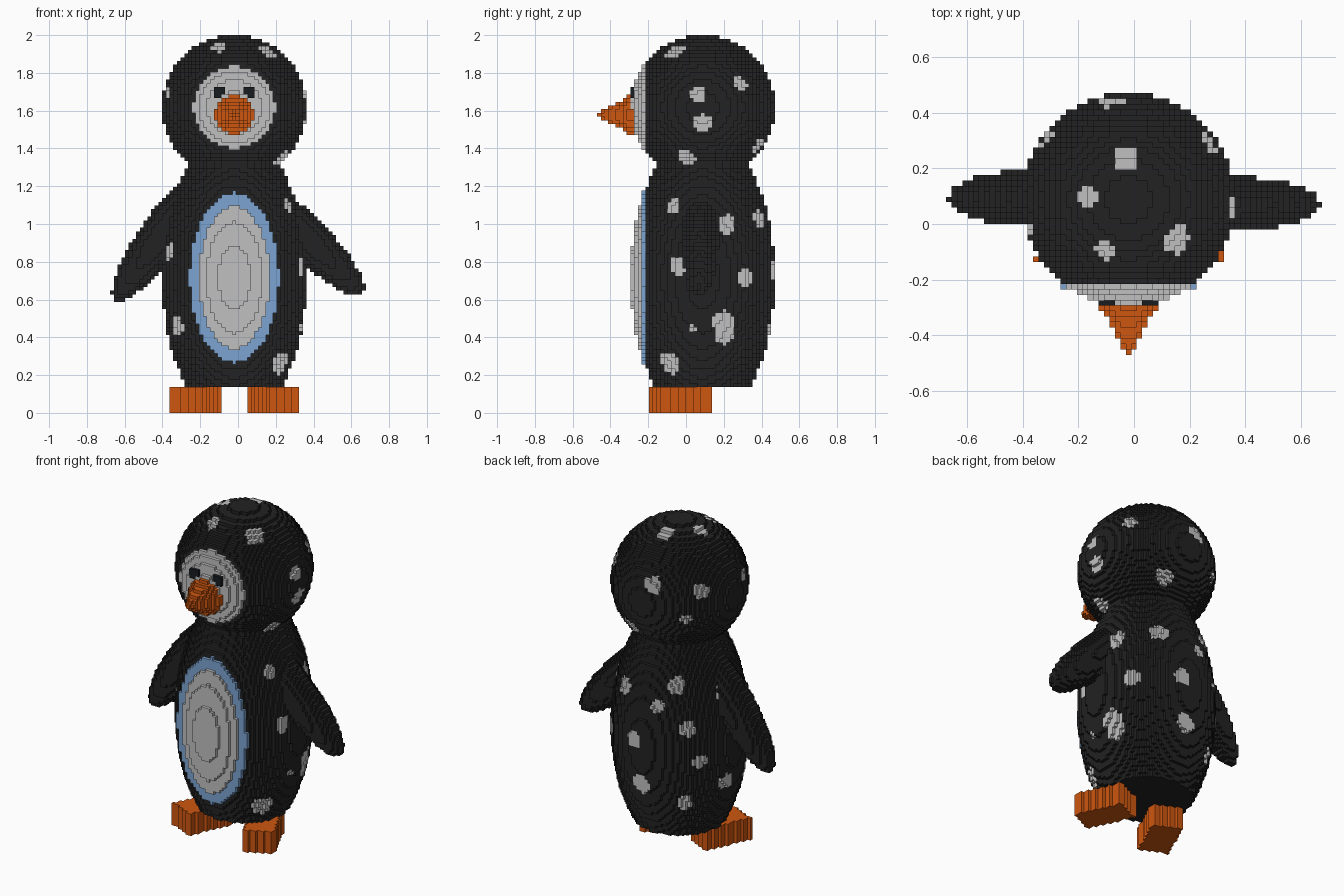
import bpy
import bmesh
from math import sin, cos, radians, sqrt, floor
from mathutils import Vector, Matrix

cube = bpy.data.objects.get("Cube")
if cube:
    bpy.data.objects.remove(cube, do_unlink=True)

H = 2 / 102                      # edge length of one block
FRONT = -11 * H                  # depth where the painted front begins
RADIUS = 19.5 * H
HEAD = Vector((-H, 4.5 * H, 82.5 * H))
BODY = Vector((-H, 4.5 * H, 36.5 * H))
BODY_HEIGHT = 0.765
FLOOR = 7 * H                    # top of the feet


def material(name, r, g, b):
    mat = bpy.data.materials.new(name)
    mat.use_nodes = True
    mat.diffuse_color = (r, g, b, 1)
    bsdf = mat.node_tree.nodes["Principled BSDF"]
    bsdf.inputs["Base Color"].default_value = (r, g, b, 1)
    bsdf.inputs["Roughness"].default_value = 0.8
    return mat


black = material("black", 0.016, 0.016, 0.016)
white = material("pale grey", 0.53, 0.53, 0.53)
blue = material("soft blue", 0.2, 0.37, 0.64)
orange = material("orange", 0.62, 0.095, 0.005)
eye_black = material("eye black", 0.009, 0.012, 0.014)

SIDES = [Vector(d) for d in
         ((1, 0, 0), (-1, 0, 0), (0, 1, 0), (0, -1, 0), (0, 0, 1), (0, 0, -1))]


def blocks(name, centre, reach, inside, mats, is_second=None):
    """Fill a solid with blocks and keep only its outer faces."""
    low = [floor((c - r) / H) - 1 for c, r in zip(centre, reach)]
    high = [floor((c + r) / H) + 2 for c, r in zip(centre, reach)]
    filled = {}
    for i in range(low[0], high[0]):
        for j in range(low[1], high[1]):
            for k in range(max(low[2], 0), high[2]):
                p = Vector((i, j + 0.5, k + 0.5)) * H
                if inside(p):
                    filled[i, j, k] = p
    bm = bmesh.new()
    corners = {}

    def corner(v):
        key = tuple(round(c * 2 / H) for c in v)
        if key not in corners:
            corners[key] = bm.verts.new(v)
        return corners[key]

    for (i, j, k), p in filled.items():
        slot = 1 if is_second and is_second(p) else 0
        for n in SIDES:
            if (i + int(n.x), j + int(n.y), k + int(n.z)) in filled:
                continue
            a = Vector((n.y, n.z, n.x))
            b = n.cross(a)
            quad = [corner(p + (n + a * s + b * t) * H / 2)
                    for s, t in ((1, 1), (-1, 1), (-1, -1), (1, -1))]
            bm.faces.new(quad).material_index = slot
    mesh = bpy.data.meshes.new(name)
    bm.to_mesh(mesh)
    bm.free()
    for mat in mats:
        mesh.materials.append(mat)
    obj = bpy.data.objects.new(name, mesh)
    bpy.context.collection.objects.link(obj)
    return obj


def ellipsoid(centre, radii, turn=None):
    """Return a test for points inside an ellipsoid."""
    back = turn.inverted() if turn else Matrix.Identity(3)

    def test(p):
        q = back @ (p - centre)
        return sum((c / r) ** 2 for c, r in zip(q, radii)) <= 1
    return test


def spots(centre, half_height, table):
    """Return a test for spots given as angle, height and radius."""
    places = []
    for angle, z, size in table:
        t = (z - centre.z) / half_height
        r = RADIUS * sqrt(max(0, 1 - t * t))
        a = radians(angle)
        places.append((Vector((centre.x + r * cos(a), centre.y + r * sin(a), z)), size))
    return lambda p: any((p - c).length < size for c, size in places)


# Head with scattered spots, and the pale face in front
head_solid = ellipsoid(HEAD, (RADIUS,) * 3)
head_spots = spots(HEAD, RADIUS, [
    (-4, 1.69, .045), (0, 1.53, .05), (-19, 1.35, .052), (35, 1.75, .042),
    (-40, 1.92, .056), (68, 1.41, .053), (94, 1.97, .047), (175, 1.97, .04),
    (245, 1.94, .042), (100, 1.73, .055), (145, 1.71, .045), (131, 1.54, .033),
    (199, 1.7, .037)])
blocks("head", HEAD, (RADIUS,) * 3,
       lambda p: p.y > FRONT and head_solid(p), (black, white), head_spots)
blocks("face", HEAD, (RADIUS,) * 3,
       lambda p: p.y < FRONT and head_solid(p), (white,))

# Body, flat underneath
body_reach = (RADIUS, RADIUS, BODY_HEIGHT)
body_solid = ellipsoid(BODY, body_reach)
body_spots = spots(BODY, BODY_HEIGHT, [
    (-29, 1.1, .043), (22, 1, .052), (62, 1.03, .055), (-20, .78, .05),
    (37, .72, .047), (18, .48, .06), (20, .42, .06), (-9, .44, .022),
    (-36, .26, .063), (88, .47, .058), (122, 1.11, .052), (104, .98, .038),
    (82, .75, .053), (132, .86, .05), (168, 1.05, .05), (143, .65, .043),
    (130, .38, .048), (171, .47, .052), (212, .46, .053), (202, .85, .048)])
blocks("body", BODY, body_reach,
       lambda p: p.y > FRONT and FLOOR < p.z < HEAD.z - 0.1 and body_solid(p),
       (black, white), body_spots)

# Blue rim one block thick, with the pale belly bulging from it
rim = ellipsoid(BODY, (0.249, 1, 0.475))
blocks("belly_rim", BODY, body_reach,
       lambda p: FRONT - H < p.y < FRONT and rim(p), (blue,))
blocks("belly", BODY, body_reach,
       lambda p: p.y < FRONT - H and body_solid(p), (white,))

# Flippers hang outward, each at a slightly different tilt
for name, centre, tilt in (("left_flipper", (.355, .073, .935), 45),
                           ("right_flipper", (-.405, .094, .945), 125)):
    turn = Matrix.Rotation(radians(tilt), 3, "Y")
    centre = Vector(centre)
    blocks(name, centre, (.43, .43, .43),
           ellipsoid(centre, (.43, .097, .112), turn), (black,))


# Block feet with toes turned out
def foot_solid(centre, angle):
    back = Matrix.Rotation(radians(-angle), 3, "Z")

    def test(p):
        q = back @ (p - centre)
        return abs(q.x) < 0.087 and abs(q.y) < 0.147 and p.z < FLOOR
    return test


for name, side in (("left_foot", 1), ("right_foot", -1)):
    centre = Vector((0.205 * side - 0.6 * H, -0.03, FLOOR / 2))
    blocks(name, centre, (.2, .2, FLOOR), foot_solid(centre, 25 * side), (orange,))

# Beak: a stepped cone pointing forward
BEAK = Vector((-H, -15 * H, 80.5 * H))
TIP = -24 * H


def beak_solid(p):
    if not TIP < p.y < BEAK.y + 2 * H:
        return False
    width = 0.1 * min(1, (p.y - TIP + H / 2) / (BEAK.y - TIP))
    return (p.x - BEAK.x) ** 2 + (p.z - BEAK.z) ** 2 < width ** 2


blocks("beak", BEAK, (.12, .2, .12), beak_solid, (orange,))

# Eyes: small beads set into the face
for name, side in (("left_eye", 1), ("right_eye", -1)):
    centre = Vector((-H + 4 * H * side, -13.2 * H, 86.5 * H))
    blocks(name, centre, (.05, .05, .05), ellipsoid(centre, (.041, .043, .041)),
           (eye_black,))
